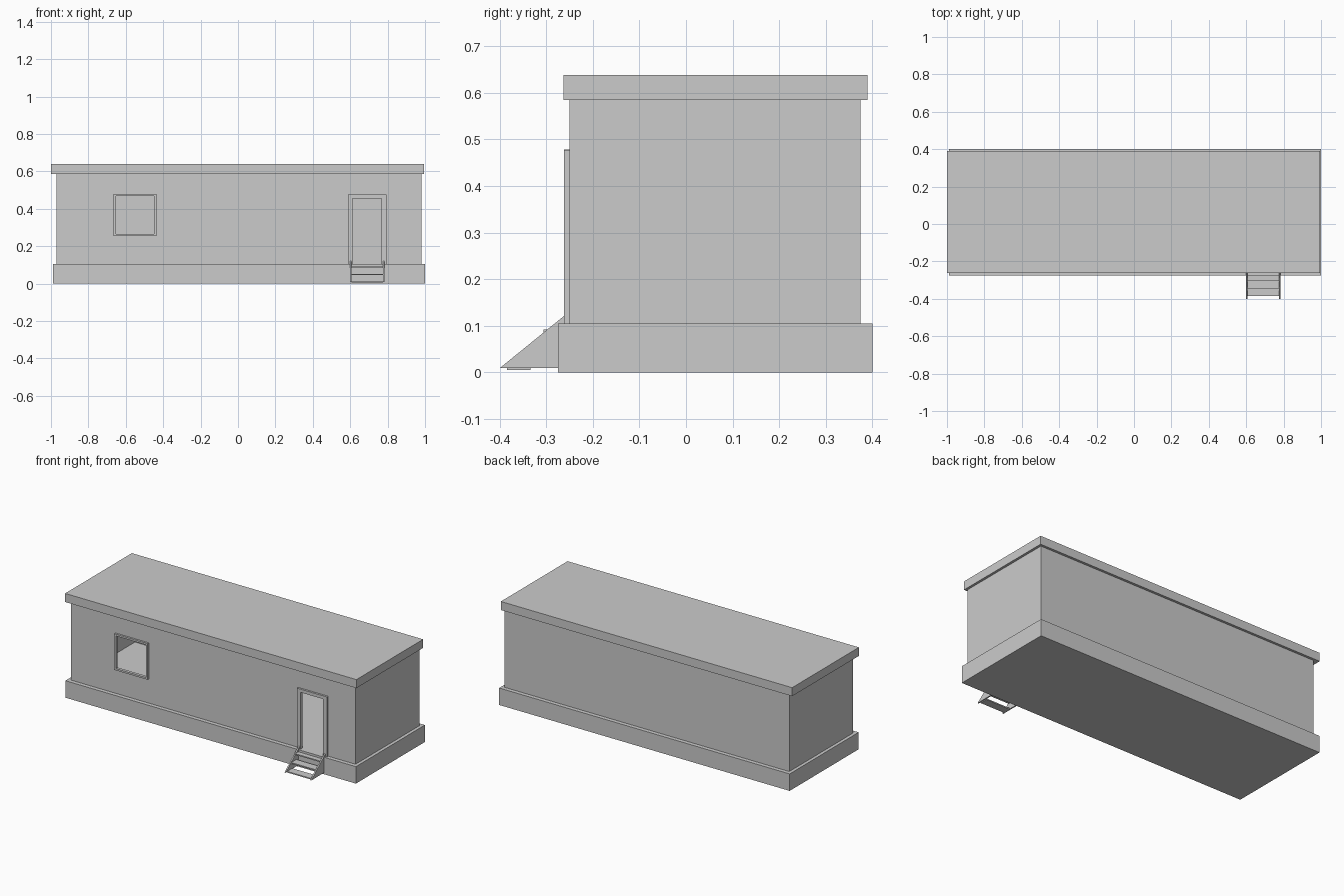
import bpy
import bmesh

if "Cube" in bpy.data.objects:
    bpy.data.objects.remove(bpy.data.objects["Cube"])

grey = bpy.data.materials.new("plain grey")
grey.diffuse_color = (0.6, 0.6, 0.6, 1)
grey.use_nodes = True
grey.node_tree.nodes["Principled BSDF"].inputs["Base Color"].default_value = grey.diffuse_color


def add_mesh(name, verts, faces):
    me = bpy.data.meshes.new(name)
    me.from_pydata(verts, [], faces)
    bm = bmesh.new()
    bm.from_mesh(me)
    bmesh.ops.recalc_face_normals(bm, faces=bm.faces)
    bm.to_mesh(me)
    bm.free()
    me.materials.append(grey)
    ob = bpy.data.objects.new(name, me)
    bpy.context.collection.objects.link(ob)
    return ob


def prism(name, profile, axis, lo, hi):
    """Extrude a 2D profile along axis: 'x' takes (y, z), 'y' takes (x, z)."""
    place = {"x": lambda p, t: (t, p[0], p[1]), "y": lambda p, t: (p[0], t, p[1])}[axis]
    n = len(profile)
    verts = [place(p, t) for t in (lo, hi) for p in profile]
    faces = [tuple(range(n)), tuple(range(n, 2 * n))]
    faces += [(i, (i + 1) % n, n + (i + 1) % n, n + i) for i in range(n)]
    return add_mesh(name, verts, faces)


def box(name, x, y, z):
    return prism(name, [(x[0], z[0]), (x[1], z[0]), (x[1], z[1]), (x[0], z[1])], "y", *y)


# Plinth and flat roof
box("plinth", (-0.99, 1.0), (-0.275, 0.40), (0, 0.105))
box("roof", (-1.0, 0.995), (-0.263, 0.39), (0.585, 0.638))

# Thin walls around a hollow room
X0, X1, Y0, Y1, Z0, Z1, T = -0.97, 0.98, -0.25, 0.375, 0.105, 0.585, 0.006
box("back_wall", (X0, X1), (Y1 - T, Y1), (Z0, Z1))
box("left_wall", (X0, X0 + T), (Y0 + T, Y1 - T), (Z0, Z1))
box("right_wall", (X1 - T, X1), (Y0 + T, Y1 - T), (Z0, Z1))

# Front wall with a window hole and a door notch
WX, WZ = (-0.653, -0.448), (0.265, 0.467)
DX, DZ = (0.613, 0.766), 0.456
front = (Y0, Y0 + T)
box("front_wall_left", (X0, WX[0]), front, (Z0, Z1))
box("front_wall_below_window", WX, front, (Z0, WZ[0]))
box("front_wall_above_window", WX, front, (WZ[1], Z1))
box("front_wall_middle", (WX[1], DX[0]), front, (Z0, Z1))
box("front_wall_above_door", DX, front, (DZ, Z1))
box("front_wall_right", (DX[1], X1), front, (Z0, Z1))

# Window frame
fy = (-0.262, Y0 + T)
box("window_jamb_left", (-0.665, WX[0]), fy, (0.254, 0.478))
box("window_jamb_right", (WX[1], -0.436), fy, (0.254, 0.478))
box("window_sill", WX, fy, (0.254, WZ[0]))
box("window_head", WX, fy, (WZ[1], 0.478))

# Door frame
box("door_jamb_left", (0.587, DX[0]), fy, (Z0, 0.476))
box("door_jamb_right", (DX[1], 0.793), fy, (Z0, 0.476))
box("door_head", DX, fy, (DZ, 0.476))

# Steps: two triangular side panels and open treads
side = [(-0.40, 0.009), (-0.275, 0.009), (-0.275, 0.105), (-0.262, 0.105), (-0.262, 0.121)]
for label, x in (("left", 0.598), ("right", 0.774)):
    prism("step_side_" + label, side, "x", x, x + 0.008)
for i in range(3):
    y, z = -0.384 + 0.039 * i, 0.005 + 0.040 * i
    box(f"step_tread_{i + 1}", (0.606, 0.774), (y, y + 0.05), (z, z + 0.007))
